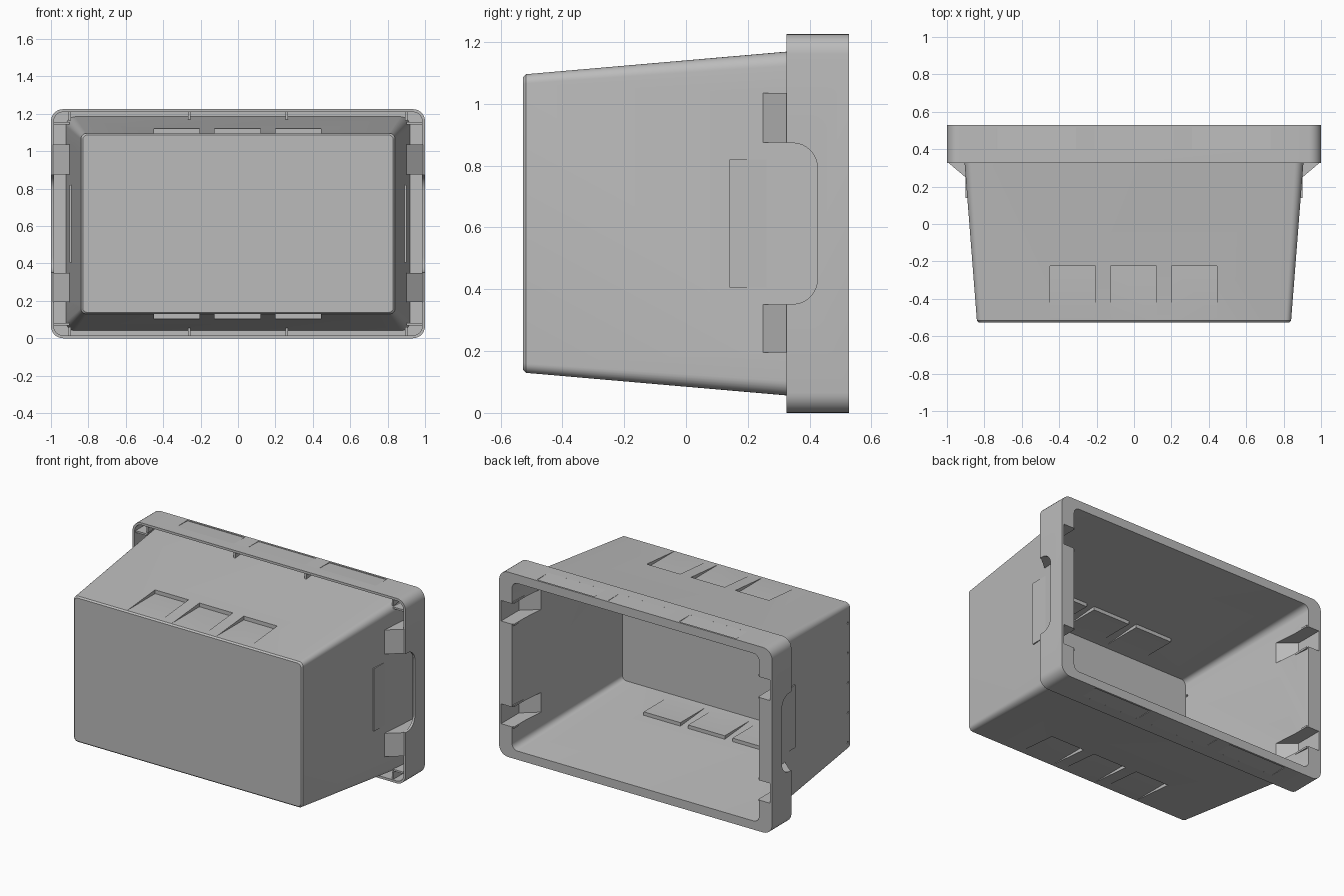
import bpy, bmesh, math

cube = bpy.data.objects.get("Cube")
if cube:
    bpy.data.objects.remove(cube)

MID = 0.6125  # height of the tub's centre line

grey = bpy.data.materials.new("grey_plastic")
grey.use_nodes = True
grey.diffuse_color = (0.5, 0.5, 0.5, 1)
grey.node_tree.nodes["Principled BSDF"].inputs["Base Color"].default_value = (0.5, 0.5, 0.5, 1)


def make_object(name, bm):
    bmesh.ops.recalc_face_normals(bm, faces=bm.faces)
    mesh = bpy.data.meshes.new(name)
    bm.to_mesh(mesh)
    bm.free()
    mesh.materials.append(grey)
    obj = bpy.data.objects.new(name, mesh)
    bpy.context.collection.objects.link(obj)
    return obj


def prism(bm, profile, start, end, axis, flip=1):
    """Extrude a profile: (y, z) along x, or (x, y) along z; flip mirrors it."""
    rings = []
    for t in (start, end):
        if axis == "x":
            pts = [(t, a, MID + flip * (b - MID)) for a, b in profile]
        else:
            pts = [(flip * a, b, t) for a, b in profile]
        rings.append([bm.verts.new(p) for p in pts])
    bm.faces.new(rings[0])
    bm.faces.new(rings[1])
    for i in range(len(profile)):
        j = (i + 1) % len(profile)
        bm.faces.new((rings[0][i], rings[0][j], rings[1][j], rings[1][i]))


def rounded_ring(bm, hx, hz, y, r, steps=7):
    ring = []
    corners = [(1, 1), (-1, 1), (-1, -1), (1, -1)]
    for k, (sx, sz) in enumerate(corners):
        for i in range(steps + 1):
            a = math.pi / 2 * (k + i / steps)
            ring.append(bm.verts.new((sx * (hx - r) + r * math.cos(a), y,
                                      MID + sz * (hz - r) + r * math.sin(a))))
    return ring


# Tub shell: base, outer wall, flange underside, skirt, rim and inner wall
sections = [
    (0.83, 0.474, -0.527, 0.025),
    (0.84, 0.483, -0.517, 0.03),
    (0.92, 0.572, 0.51, 0.05),
    (0.985, 0.597, 0.51, 0.05),
    (0.985, 0.597, 0.325, 0.05),
    (1.0, MID, 0.325, 0.065),
    (1.0, MID, 0.528, 0.065),
    (0.905, 0.555, 0.528, 0.04),
    (0.82, 0.465, -0.505, 0.03),
]
bm = bmesh.new()
loops = [rounded_ring(bm, *s) for s in sections]
for a, b in zip(loops, loops[1:]):
    for i in range(len(a)):
        j = (i + 1) % len(a)
        bm.faces.new((a[i], a[j], b[j], b[i]))
bm.faces.new(loops[0])
bm.faces.new(loops[-1])
tub = make_object("storage_tub", bm)

added, cut = bmesh.new(), bmesh.new()

# Stacking pockets: wedges outside, hollow and open through the rim
for side in (1, -1):
    for low, high in ((0.195, 0.35), (0.875, 1.035)):
        prism(added, [(0.895, 0.245), (0.99, 0.325), (0.99, 0.52), (0.895, 0.52)],
              low, high, "z", side)
        prism(cut, [(0.8, 0.245), (0.87, 0.245), (0.985, 0.342), (0.985, 0.6), (0.8, 0.6)],
              low + 0.012, high - 0.012, "z", side)

# Grip recesses near the base, showing as raised pads inside
for side in (1, -1):
    for left, right in ((-0.45, -0.205), (-0.125, 0.12), (0.2, 0.445)):
        prism(added, [(-0.515, 1.08), (-0.21, 1.08), (-0.21, 1.115), (-0.515, 1.09)],
              left - 0.012, right + 0.012, "x", side)
        prism(cut, [(-0.6, 1.096), (-0.225, 1.096), (-0.225, 1.2), (-0.6, 1.2)],
              left, right, "x", side)

# Shallow tapered panels on the long skirts
for side in (1, -1):
    for centre, depth in ((-0.52, 0.005), (0, 0.003), (0.52, 0.005)):
        prism(cut, [(0.4, 1.2249), (0.515, 1.225 - depth), (0.515, 1.25), (0.4, 1.25)],
              centre - 0.21, centre + 0.21, "x", side)

# Round-cornered hand grips cut in the end skirts
R, TOP = 0.08, 0.425
grip = [(0.3, 0.352), (0.3, 0.873)]
for k in range(9):
    a = math.pi / 2 * k / 8
    grip.append((TOP - R + R * math.sin(a), 0.873 - R + R * math.cos(a)))
for k in range(9):
    a = math.pi / 2 * k / 8
    grip.append((TOP - R + R * math.cos(a), 0.352 + R - R * math.sin(a)))
for side in (1, -1):
    prism(cut, grip, side * 0.95, side * 1.05, "x")

# Drain holes along one end wall, beside the base
for n in range(5):
    hole = [(-0.492 + 0.008 * math.cos(k * math.pi / 4),
             0.18 + 0.198 * n + 0.008 * math.sin(k * math.pi / 4)) for k in range(8)]
    prism(cut, hole, -0.9, -0.78, "x")

# Join the added solids, then cut the hollows
for name, shape, operation in (("added_solids", added, "UNION"),
                               ("cutters", cut, "DIFFERENCE")):
    helper = make_object(name, shape)
    helper.hide_render = True
    mod = tub.modifiers.new(name, "BOOLEAN")
    mod.operation = operation
    mod.solver = "EXACT"
    mod.object = helper
    bpy.context.view_layer.objects.active = tub
    bpy.ops.object.modifier_apply(modifier=mod.name)
    bpy.data.objects.remove(helper)

# Ribs between the wall and the skirt
ribs = bmesh.new()
for side in (1, -1):
    for x in (-0.9, -0.26, 0.26, 0.9):
        prism(ribs, [(0.335, 1.164), (0.335, 1.213), (0.515, 1.213), (0.515, 1.175)],
              x - 0.006, x + 0.006, "x", side)
    for z in (0.075, 1.15):
        prism(ribs, [(0.9, 0.335), (0.99, 0.335), (0.99, 0.515), (0.91, 0.515)],
              z - 0.006, z + 0.006, "z", side)
rim_ribs = make_object("rim_ribs", ribs)

# Raised label plates on the end walls
plates = bmesh.new()
for side in (1, -1):
    prism(plates, [(0.885, 0.14), (0.9005, 0.14), (0.9005, 0.263), (0.89, 0.263)],
          0.405, 0.82, "z", side)
label_plates = make_object("end_label_plates", plates)

bpy.ops.object.select_all(action="DESELECT")
for obj in (tub, rim_ribs, label_plates):
    obj.select_set(True)
bpy.context.view_layer.objects.active = tub
bpy.ops.object.shade_smooth_by_angle(angle=math.radians(30))
